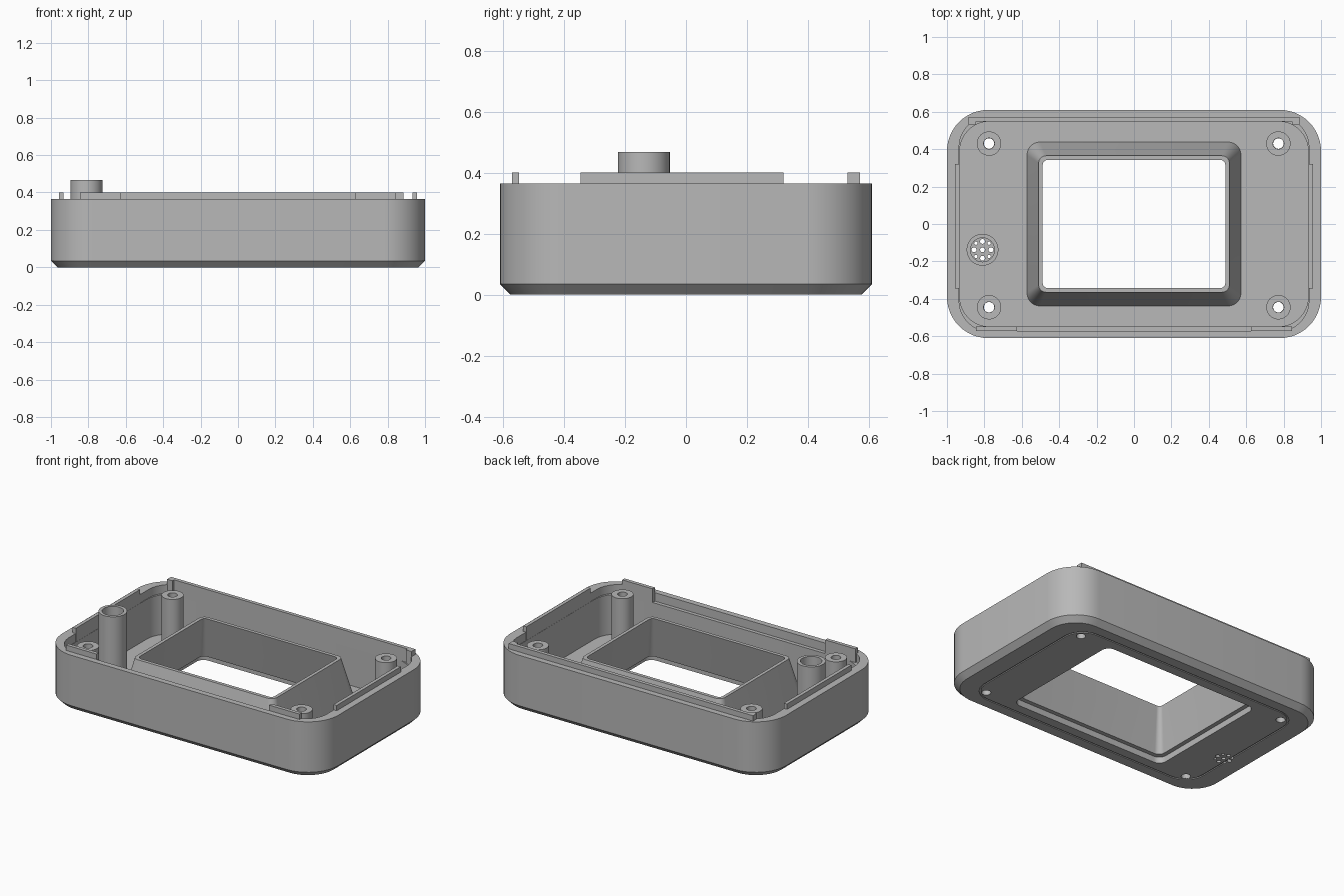
import bpy, bmesh
from math import sin, cos, pi, radians

old = bpy.data.objects.get("Cube")
if old:
    bpy.data.objects.remove(old, do_unlink=True)

grey = bpy.data.materials.new("matte grey")
grey.use_nodes = True
COLOUR = (0.48, 0.48, 0.48, 1)
grey.diffuse_color = COLOUR
grey.node_tree.nodes["Principled BSDF"].inputs["Base Color"].default_value = COLOUR


def make(name, bm, smooth=True):
    bmesh.ops.recalc_face_normals(bm, faces=bm.faces)
    mesh = bpy.data.meshes.new(name)
    bm.to_mesh(mesh)
    bm.free()
    mesh.materials.append(grey)
    ob = bpy.data.objects.new(name, mesh)
    bpy.context.collection.objects.link(ob)
    if smooth:
        activate(ob)
        bpy.ops.object.shade_smooth_by_angle(angle=radians(25))
    return ob


def activate(ob):
    bpy.ops.object.select_all(action='DESELECT')
    ob.select_set(True)
    bpy.context.view_layer.objects.active = ob


def rounded_loop(hx, hy, r, z, seg=12):
    pts = []
    for q, (sx, sy) in enumerate(((1, 1), (-1, 1), (-1, -1), (1, -1))):
        for i in range(seg + 1):
            a = (q + i / seg) * pi / 2
            pts.append((sx * (hx - r) + r * cos(a), sy * (hy - r) + r * sin(a), z))
    return pts


def circle(x, y, r, z, n):
    return [(x + r * cos(2 * pi * i / n), y + r * sin(2 * pi * i / n), z) for i in range(n)]


def ring_solid(bm, loops):
    """Join successive loops, last back to first, into a closed ring."""
    rows = [[bm.verts.new(p) for p in loop] for loop in loops]
    for a, b in zip(rows, rows[1:] + rows[:1]):
        for i in range(len(a)):
            j = (i + 1) % len(a)
            bm.faces.new((a[i], a[j], b[j], b[i]))


def pipe(name, x, y, outer, inner, z0, z1, n=40):
    bm = bmesh.new()
    ring_solid(bm, [circle(x, y, r, z, n) for r, z in
                    ((outer, z0), (outer, z1), (inner, z1), (inner, z0))])
    return make(name, bm)


def box(name, x0, x1, y0, y1, z0, z1):
    bm = bmesh.new()
    bmesh.ops.create_cube(bm, size=1)
    for v in bm.verts:
        v.co = (x1 if v.co.x > 0 else x0, y1 if v.co.y > 0 else y0, z1 if v.co.z > 0 else z0)
    return make(name, bm, False)


RIM, LIP, FLOOR = 0.365, 0.4, 0.05
POSTS = [(x, y) for x in (-0.775, 0.772) for y in (-0.445, 0.43)]
TUBE = (-0.81, -0.138)

# Housing: outer wall, rim, ledge, floor, sloped window frame, underside groove
profile = [
    (0.965, 0.575, 0.185, 0), (1, 0.61, 0.22, 0.035), (1, 0.61, 0.22, RIM),
    (0.935, 0.572, 0.16, RIM), (0.935, 0.572, 0.16, 0.31),
    (0.932, 0.548, 0.16, 0.31), (0.932, 0.548, 0.16, FLOOR),
    (0.572, 0.438, 0.07, FLOOR), (0.51, 0.365, 0.04, 0.325),
    (0.488, 0.342, 0.025, 0.325), (0.542, 0.408, 0.04, 0.04),
    (0.57, 0.436, 0.05, 0.04), (0.57, 0.436, 0.05, 0),
    (0.838, 0.498, 0.13, 0), (0.838, 0.498, 0.13, 0.006),
    (0.848, 0.508, 0.14, 0.006), (0.848, 0.508, 0.14, 0),
]
bm = bmesh.new()
ring_solid(bm, [rounded_loop(*p) for p in profile])
housing = make("housing", bm, False)

# Screw holes and sound holes through the floor
holes = [(x, y, 0.028) for x, y in POSTS] + [(*TUBE, 0.013)]
for k in range(8):
    a = k * pi / 4
    d, r = (0.045, 0.013) if k % 2 == 0 else (0.05, 0.009)
    holes.append((TUBE[0] + d * cos(a), TUBE[1] + d * sin(a), r))
bm = bmesh.new()
for x, y, r in holes:
    lo, hi = ([bm.verts.new(p) for p in circle(x, y, r, z, 20)] for z in (-0.1, 0.15))
    bm.faces.new(lo[::-1])
    bm.faces.new(hi)
    for i in range(20):
        j = (i + 1) % 20
        bm.faces.new((lo[i], lo[j], hi[j], hi[i]))
cutter = make("hole_cutter", bm, False)
cutter.hide_render = True
activate(housing)
cut = housing.modifiers.new("holes", 'BOOLEAN')
cut.operation = 'DIFFERENCE'
cut.solver = 'EXACT'
cut.object = cutter
bpy.ops.object.modifier_apply(modifier="holes")
bpy.data.objects.remove(cutter, do_unlink=True)
activate(housing)
bpy.ops.object.shade_smooth_by_angle(angle=radians(25))

# Screw posts and sound tube
for x, y in POSTS:
    pipe("screw_post", x, y, 0.065, 0.029, FLOOR - 0.005, RIM)
pipe("sound_tube", *TUBE, 0.085, 0.064, FLOOR - 0.005, 0.468)

# Locating lips standing above the rim
for s, side in ((1, "left"), (-1, "right")):
    xs = sorted((s * 0.933, s * 0.956))
    box(side + "_lip", *xs, -0.345, 0.32, 0.31, LIP)
    xs = sorted((s * 0.625, s * 0.845))
    box("front_lip_" + side, *xs, -0.571, -0.547, 0.3, LIP)
    xs = sorted((s * 0.845, s * 0.885))
    box("back_lip_end_" + side, *xs, 0.53, 0.571, 0.31, LIP)
box("back_lip", -0.85, 0.85, 0.547, 0.571, 0.3, LIP)
